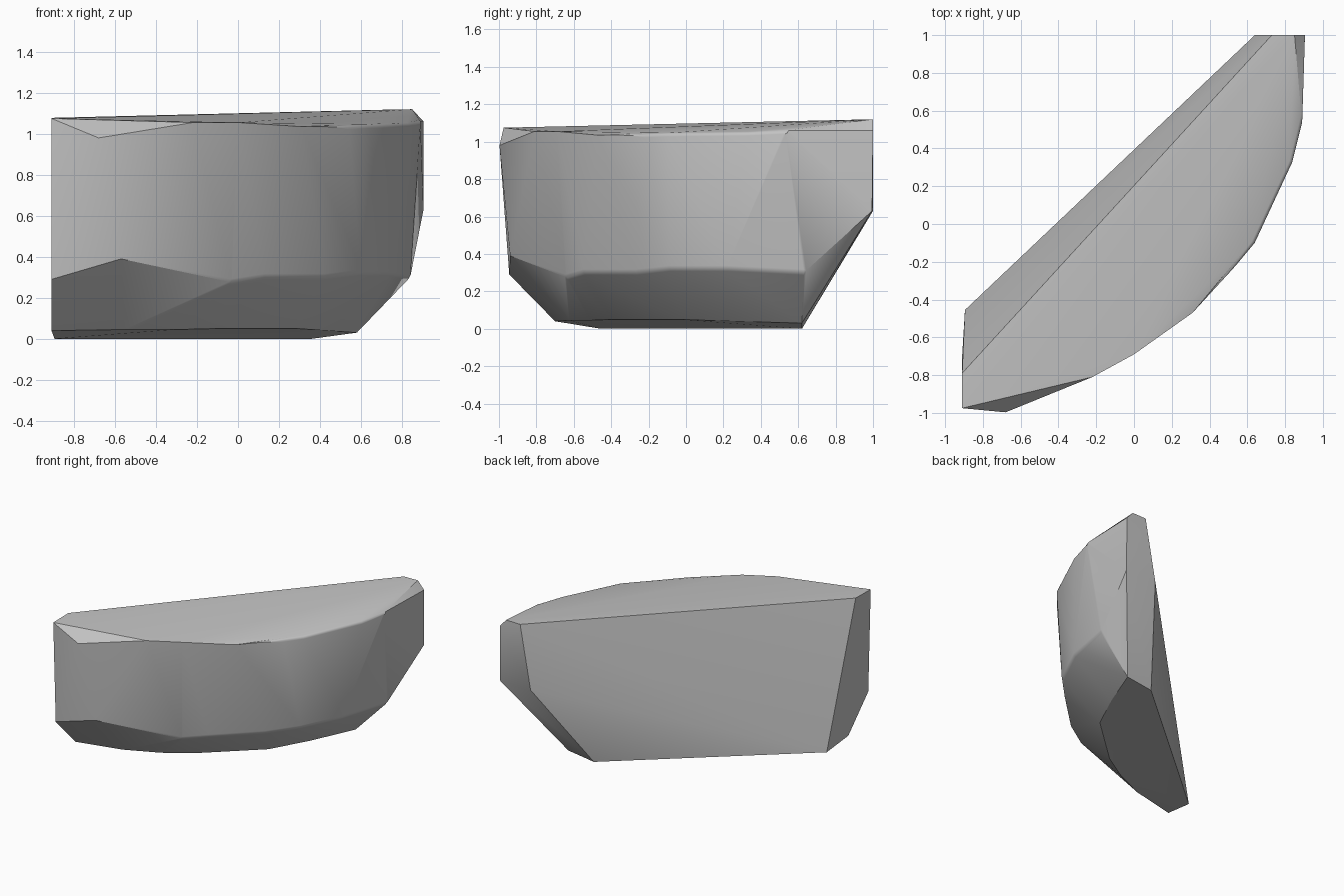
import bpy, bmesh, math

cube = bpy.data.objects.get("Cube")
if cube:
    bpy.data.objects.remove(cube)

# Stone colour
stone = bpy.data.materials.new("grey_stone")
stone.use_nodes = True
grey = (0.55, 0.55, 0.55, 1)
stone.diffuse_color = grey
stone.node_tree.nodes["Principled BSDF"].inputs["Base Color"].default_value = grey

# Crescent wall rings, from the left tip round to the right end
top_rim = [(-.91, -.975, 1.075), (-.68, -.997, .98), (-.22, -.81, 1.055),
           (0, -.69, 1.055), (.31, -.47, 1.035), (.54, -.22, 1.04),
           (.64, -.1, 1.045), (.84, .33, 1.05), (.89, .53, 1.06), (.905, 1, 1.06)]
lower_rim = [(-.91, -.945, .29), (-.57, -.94, .39), (-.03, -.64, .275),
             (.13, -.55, .3), (.42, -.27, .3), (.6, -.09, .32),
             (.75, .22, .32), (.84, .63, .3), (.905, .995, .63)]
foot_rim = [(-.91, -.7, .04), (-.555, -.624, .045), (-.306, -.513, .045),
            (-.096, -.387, .05), (.288, -.038, .05), (.437, .266, .04), (.58, .62, .03)]

# Sliced back: top ridge, base line and undercut right end
back_face = [(-.91, -.79, 1.078), (.73, 1, 1.118), (.85, 1, 1.12),
             (.36, .62, 0), (-.895, -.455, 0), (.64, 1, .63)]

# Wrap the rings into one chipped block
bm = bmesh.new()
top, lower, foot, back = [[bm.verts.new(p) for p in ring]
                          for ring in (top_rim, lower_rim, foot_rim, back_face)]
bmesh.ops.convex_hull(bm, input=bm.verts)
bmesh.ops.delete(bm, geom=[v for v in bm.verts if not v.link_faces], context='VERTS')

# Round off the worn stretches of the lower and upper rims
worn = []
for stretch in (lower[2:8], top[5:9]):
    stretch = [v for v in stretch if v.is_valid]
    worn += [e for e in map(bm.edges.get, zip(stretch, stretch[1:])) if e]
bmesh.ops.bevel(bm, geom=worn, offset=.035, segments=3, profile=.5,
                affect='EDGES', clamp_overlap=True)
bmesh.ops.recalc_face_normals(bm, faces=bm.faces)

# Soft chips with crisp outer edges; the undercut blends into the end
for face in bm.faces:
    face.smooth = True
for edge in bm.edges:
    edge.smooth = edge.calc_face_angle(0) < math.radians(30)
undercut = bm.edges.get((lower[-1], back[-1]))
if undercut:
    undercut.smooth = True

mesh = bpy.data.meshes.new("rock_shard")
bm.to_mesh(mesh)
bm.free()
mesh.materials.append(stone)
rock = bpy.data.objects.new("rock_shard", mesh)
bpy.context.collection.objects.link(rock)
